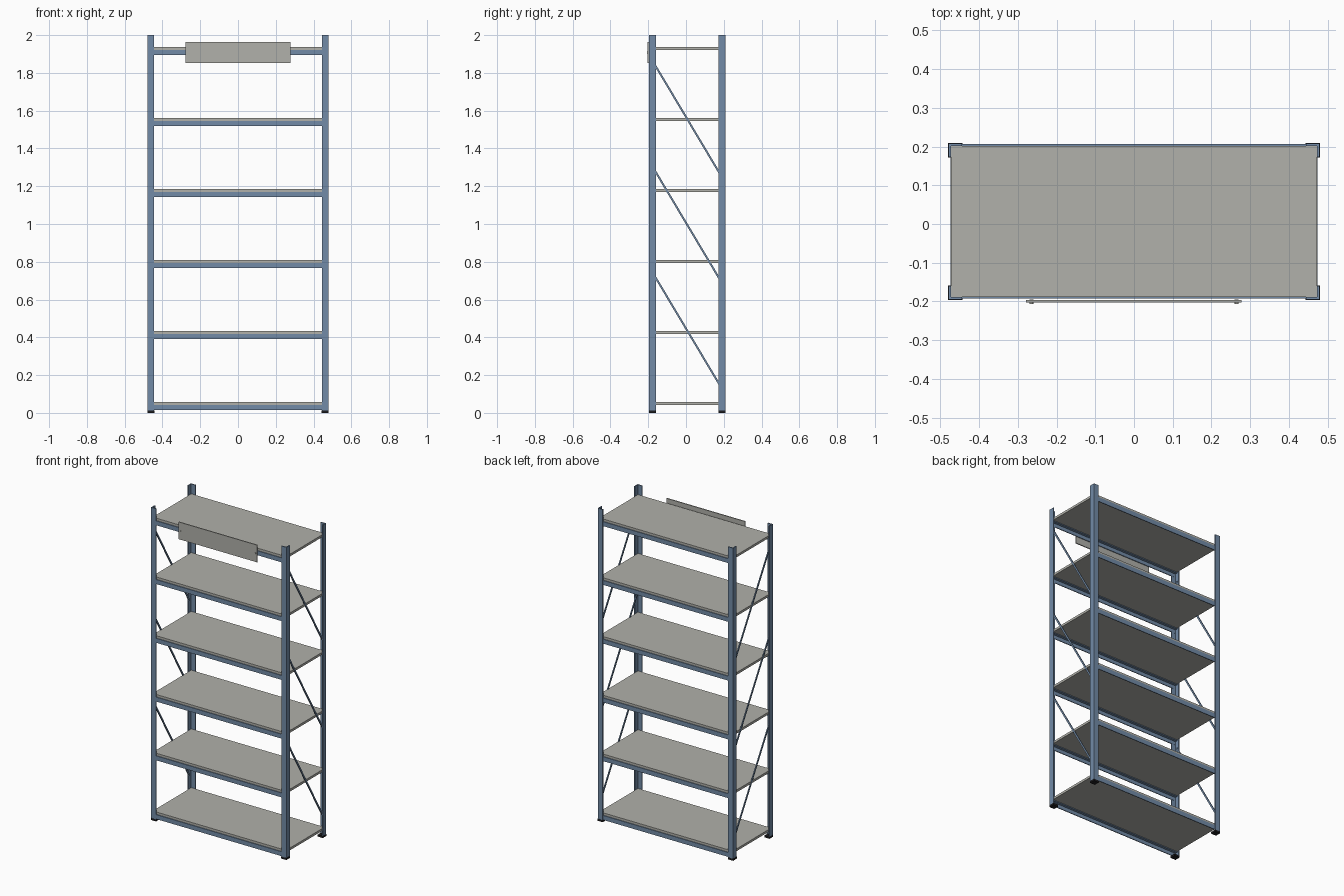
import bpy
import bmesh
from math import pi
from mathutils import Vector

cube = bpy.data.objects.get("Cube")
if cube:
    bpy.data.objects.remove(cube, do_unlink=True)


def material(name, rgb):
    m = bpy.data.materials.new(name)
    m.use_nodes = True
    m.diffuse_color = (*rgb, 1)
    m.node_tree.nodes["Principled BSDF"].inputs["Base Color"].default_value = (*rgb, 1)
    return m


BLUE = material("blue steel", (0.17, 0.26, 0.39))
GREY = material("grey board", (0.44, 0.44, 0.405))
BLACK = material("black plastic", (0.012, 0.012, 0.014))

MID_Y = 0.0065                    # centre of the frame, behind the sign
HALF_X, HALF_Y = 0.48, 0.2025     # outer half sizes of the frame
LEG, WALL = 0.035, 0.006          # angle post width and wall
BOARD = 0.015
SHELF_TOPS = [0.057 + 0.376 * i for i in range(6)]
SIDES = (-1, 1)


def finish(name, bm, mat):
    bmesh.ops.recalc_face_normals(bm, faces=bm.faces)
    mesh = bpy.data.meshes.new(name)
    bm.to_mesh(mesh)
    bm.free()
    mesh.materials.append(mat)
    obj = bpy.data.objects.new(name, mesh)
    bpy.context.collection.objects.link(obj)
    return obj


def prism(name, outline, offset, mat):
    """Extrude a closed 3D outline along an offset."""
    bm = bmesh.new()
    face = bm.faces.new([bm.verts.new(p) for p in outline])
    ext = bmesh.ops.extrude_face_region(bm, geom=[face], use_keep_orig=True)
    verts = [v for v in ext["geom"] if isinstance(v, bmesh.types.BMVert)]
    bmesh.ops.translate(bm, verts=verts, vec=Vector(offset))
    return finish(name, bm, mat)


def box(name, lo, hi, mat):
    outline = [(lo[0], lo[1], lo[2]), (hi[0], lo[1], lo[2]),
               (hi[0], hi[1], lo[2]), (lo[0], hi[1], lo[2])]
    return prism(name, outline, (0, 0, hi[2] - lo[2]), mat)


def angle_profile(width, depth, wall):
    """L outline with its outer corner at the origin, opening to negative."""
    return [(0, 0), (-width, 0), (-width, -wall), (-wall, -wall),
            (-wall, -depth), (0, -depth)]


# Corner posts and their feet
for sx in SIDES:
    for sy in SIDES:
        tag = ("left" if sx > 0 else "right") + ("_back" if sy > 0 else "_front")
        outline = [(sx * (HALF_X - 0.001 + u), MID_Y + sy * (HALF_Y - 0.001 + v), 0.01)
                   for u, v in angle_profile(LEG, LEG, WALL)]
        prism("post_" + tag, outline, (0, 0, 1.99), BLUE)
        xs = sorted((sx * HALF_X, sx * (HALF_X - LEG - 0.002)))
        ys = sorted((MID_Y + sy * HALF_Y, MID_Y + sy * (HALF_Y - LEG - 0.002)))
        box("foot_" + tag, (xs[0], ys[0], 0), (xs[1], ys[1], 0.012), BLACK)

# Shelf boards, each carried by a front and a back angle beam
for i, top in enumerate(SHELF_TOPS):
    edge = HALF_Y - 0.0075
    box(f"shelf_{i + 1}", (-0.472, MID_Y - edge, top - BOARD),
        (0.472, MID_Y + edge, top), GREY)
    for sy in SIDES:
        outline = [(-0.473, MID_Y + sy * (HALF_Y - 0.003 + u), top - BOARD + v)
                   for u, v in angle_profile(0.022, 0.028, 0.005)]
        prism(f"beam_{'back' if sy > 0 else 'front'}_{i + 1}",
              outline, (0.946, 0, 0), BLUE)

# Diagonal side braces running from the front posts down to the back posts
for sx in SIDES:
    for i in range(3):
        front = Vector((0, -0.175, 1.86 - 0.56 * i))
        back = Vector((0, 0.18, 1.265 - 0.56 * i))
        run = (back - front).normalized()
        side = Vector((0, -run.z, run.y)) * 0.005
        inner = Vector((sx * 0.468, 0, 0))
        outline = [inner + p for p in (front - side, back - side, back + side, front + side)]
        prism(f"brace_{'left' if sx > 0 else 'right'}_{i + 1}",
              outline, (sx * 0.006, 0, 0), BLUE)

# Blank header plate with two round bolts
box("header_plate", (-0.279, -0.2025, 1.853), (0.277, -0.196, 1.963), GREY)
for sx in SIDES:
    bm = bmesh.new()
    bmesh.ops.create_cone(bm, cap_ends=True, segments=16, radius1=0.005,
                          radius2=0.005, depth=0.012)
    bolt = finish("header_bolt_" + ("left" if sx > 0 else "right"), bm, GREY)
    bolt.rotation_euler.x = pi / 2
    bolt.location = (sx * 0.265, -0.201, 1.908)
